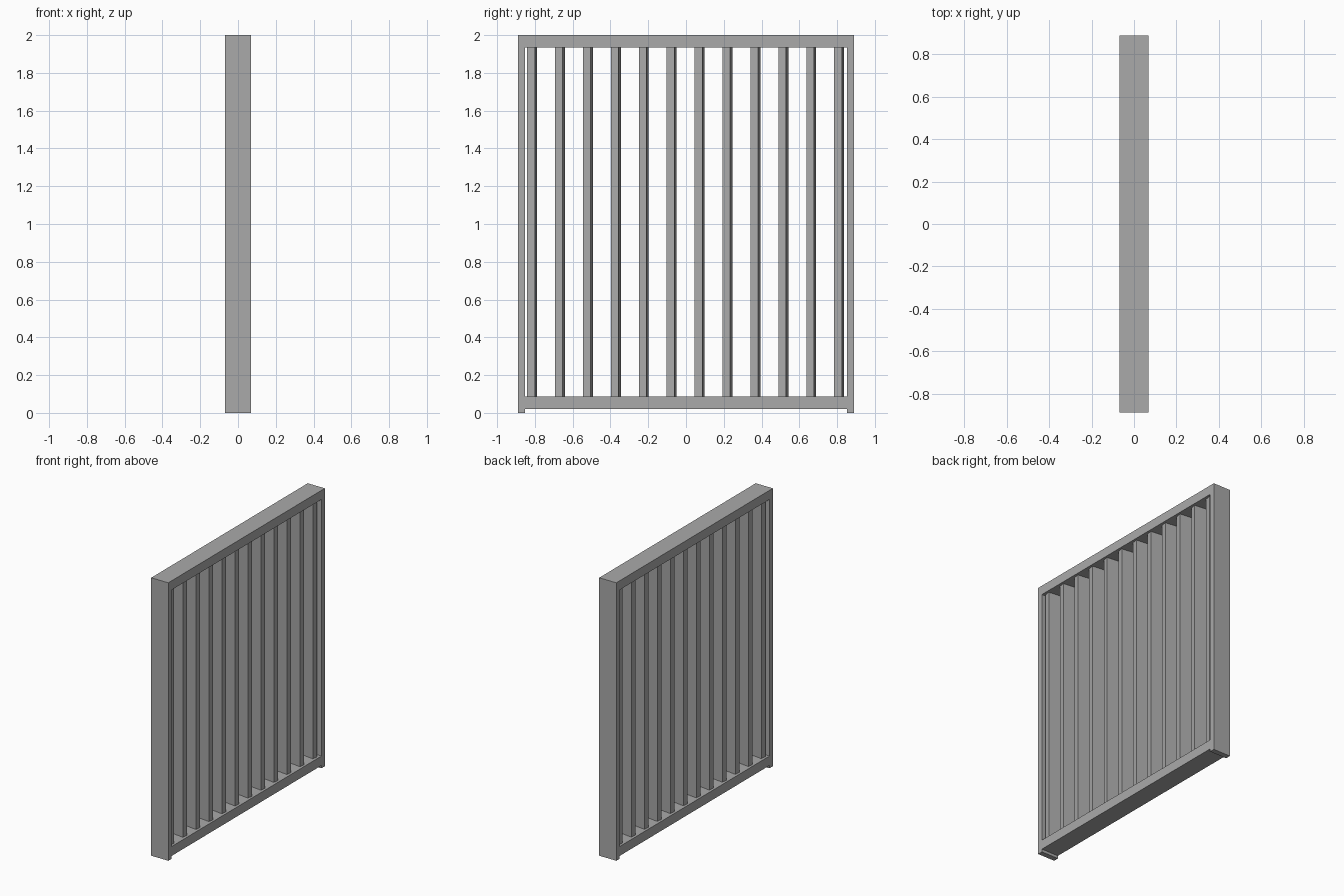
import bpy
import math

cube = bpy.data.objects.get("Cube")
if cube:
    bpy.data.objects.remove(cube, do_unlink=True)

grey = bpy.data.materials.new("mid_grey")
grey.use_nodes = True
grey.diffuse_color = (0.4, 0.4, 0.4, 1)
grey.node_tree.nodes["Principled BSDF"].inputs["Base Color"].default_value = (0.4, 0.4, 0.4, 1)


def box(name, size, centre, turn=0.0):
    """Box with real dimensions, optionally turned about z."""
    bpy.ops.mesh.primitive_cube_add(size=1, location=centre, rotation=(0, 0, turn))
    ob = bpy.context.object
    ob.name = name
    ob.scale = size
    bpy.ops.object.transform_apply(location=False, rotation=False, scale=True)
    ob.data.materials.append(grey)
    return ob


DEPTH, HALF, STILE = 0.136, 0.89, 0.038
RAIL_LOW, RAIL_TOP, HEAD = 0.02, 0.088, 1.934
INNER = 2 * (HALF - STILE)

# Upright stiles, whose lower ends form the feet
for side, label in ((-1, "front"), (1, "back")):
    box(label + "_stile", (DEPTH, STILE, 2), (0, side * (HALF - STILE / 2), 1))

# Top and bottom rails between the stiles
box("top_rail", (DEPTH, INNER, 2 - HEAD), (0, 0, (2 + HEAD) / 2))
box("bottom_rail", (DEPTH, INNER, RAIL_TOP - RAIL_LOW), (0, 0, (RAIL_TOP + RAIL_LOW) / 2))

# Slightly turned vertical slats
COUNT, PITCH = 12, 0.1478
for i in range(COUNT):
    y = (i - (COUNT - 1) / 2) * PITCH - 0.002
    box(f"slat_{i + 1}", (0.1, 0.041, HEAD - RAIL_TOP), (0, y, (HEAD + RAIL_TOP) / 2), math.radians(-7))
